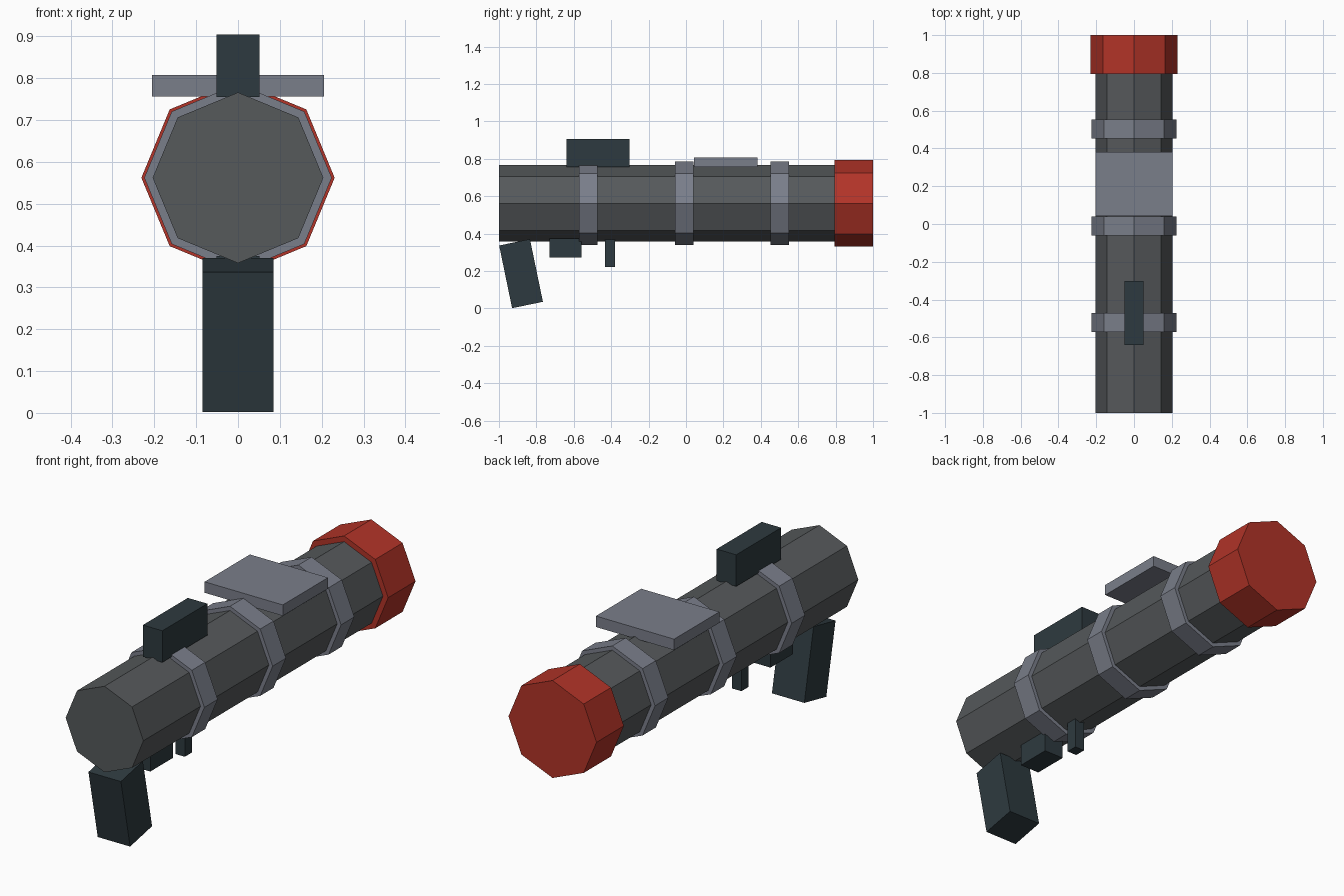
import bpy
from math import pi

old = bpy.data.objects.get("Cube")
if old:
    bpy.data.objects.remove(old, do_unlink=True)

AXIS_Z = 0.562  # height of the tube's centre line


def material(name, rgb):
    m = bpy.data.materials.new(name)
    m.use_nodes = True
    color = (*rgb, 1)
    m.diffuse_color = color
    m.node_tree.nodes["Principled BSDF"].inputs["Base Color"].default_value = color
    return m


tube_grey = material("tube grey", (0.092, 0.100, 0.105))
light_grey = material("light grey", (0.195, 0.210, 0.255))
dark_slate = material("dark slate", (0.027, 0.042, 0.050))
cap_red = material("cap red", (0.445, 0.034, 0.021))


def finish(name, mat):
    ob = bpy.context.object
    ob.name = ob.data.name = name
    ob.data.materials.append(mat)
    return ob


def octagon(name, radius, y0, y1, mat):
    """Eight-sided drum lying along y with a corner pointing up."""
    bpy.ops.mesh.primitive_cylinder_add(
        vertices=8, radius=radius, depth=y1 - y0,
        location=(0, (y0 + y1) / 2, AXIS_Z), rotation=(pi / 2, 0, 0))
    return finish(name, mat)


def box(name, width, y, z, mat, tilt=0):
    """Box centred on x = 0, spanning the given y and z ranges before tilting."""
    bpy.ops.mesh.primitive_cube_add(
        size=1, location=(0, sum(y) / 2, sum(z) / 2), rotation=(tilt, 0, 0))
    ob = finish(name, mat)
    ob.scale = (width, y[1] - y[0], z[1] - z[0])
    return ob


# Barrel, end cap and reinforcing bands
octagon("barrel_tube", 0.204, -1, 0.9, tube_grey)
octagon("rear_cap", 0.231, 0.795, 1, cap_red)
for label, y in (("front", -0.522), ("middle", -0.01), ("rear", 0.502)):
    octagon(label + "_band", 0.224, y - 0.05, y + 0.05, light_grey)

# Parts on top
box("sight_block", 0.102, (-0.64, -0.303), (0.755, 0.905), dark_slate)
box("top_plate", 0.41, (0.043, 0.382), (0.756, 0.808), light_grey)

# Parts underneath
box("grip", 0.17, (-0.966, -0.798), (0.015, 0.357), dark_slate, tilt=0.204)
box("trigger_housing", 0.102, (-0.73, -0.56), (0.272, 0.375), dark_slate)
box("trigger_post", 0.05, (-0.434, -0.38), (0.222, 0.37), dark_slate)
